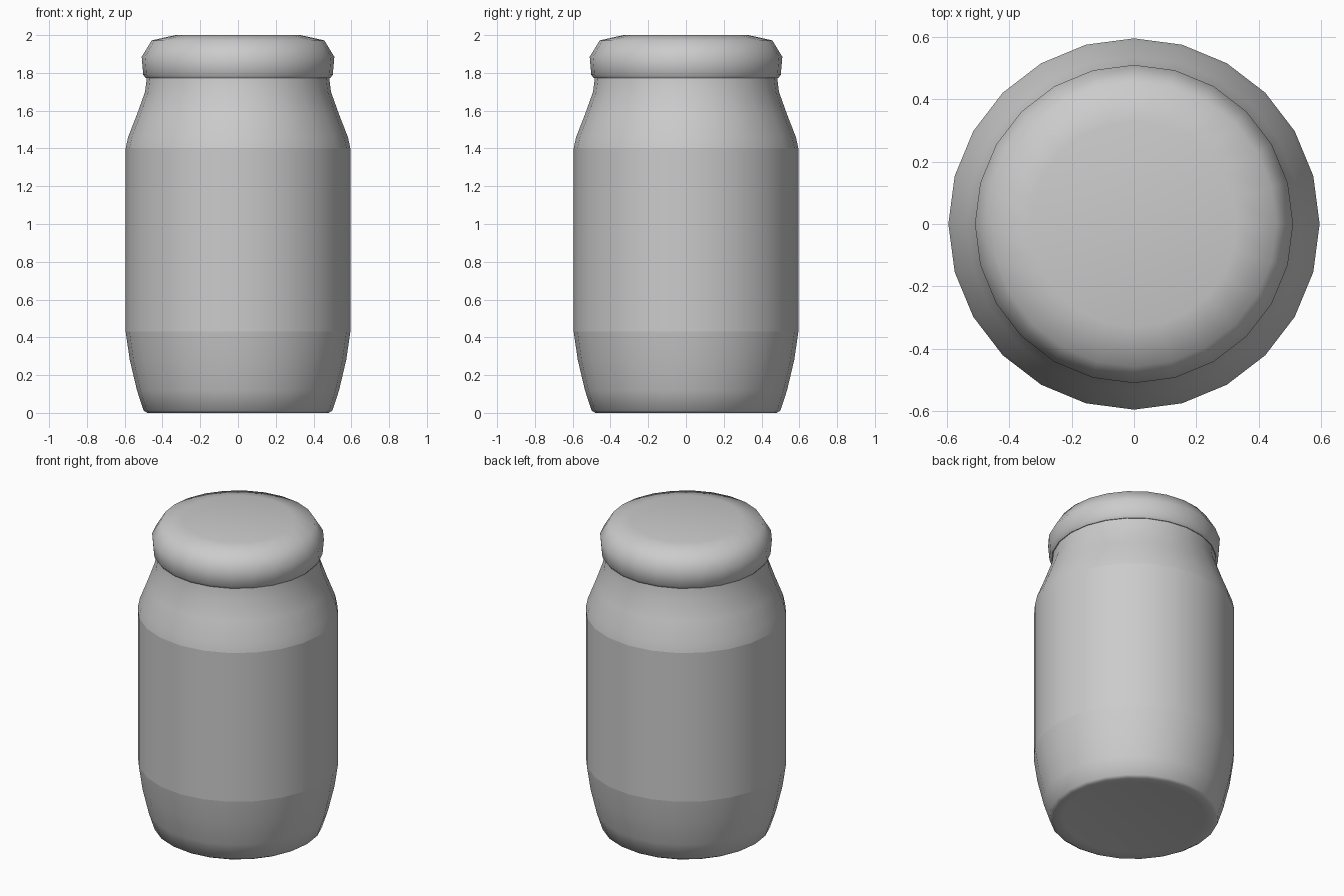
import bpy, bmesh, math

if "Cube" in bpy.data.objects:
    bpy.data.objects.remove(bpy.data.objects["Cube"])

SIDES = 24


def lathe(name, profile):
    """Revolve (radius, height) points around z; radius 0 makes a pole."""
    bm = bmesh.new()
    rings = []
    for r, z in profile:
        if r == 0:
            rings.append([bm.verts.new((0, 0, z))] * SIDES)
        else:
            rings.append([bm.verts.new((r * math.cos(2 * math.pi * i / SIDES),
                                        r * math.sin(2 * math.pi * i / SIDES), z))
                          for i in range(SIDES)])
    for a, b in zip(rings, rings[1:]):
        for i in range(SIDES):
            j = (i + 1) % SIDES
            bm.faces.new(dict.fromkeys((a[i], a[j], b[j], b[i])))
    bmesh.ops.recalc_face_normals(bm, faces=bm.faces)
    for f in bm.faces:
        f.smooth = True
    mesh = bpy.data.meshes.new(name)
    bm.to_mesh(mesh)
    bm.free()
    ob = bpy.data.objects.new(name, mesh)
    bpy.context.collection.objects.link(ob)
    return ob


# Tapered foot with a rounded bottom edge
lathe("jar_base", [(0, 0.012), (0.42, 0.008), (0.48, 0), (0.50, 0.012),
                   (0.535, 0.12), (0.573, 0.28), (0.595, 0.43)])

# Straight label band
lathe("label_band", [(0.595, 0.43), (0.595, 1.40)])

# Shoulder curving into the neck
lathe("jar_shoulder", [(0.595, 1.40), (0.582, 1.46), (0.535, 1.58),
                       (0.492, 1.70), (0.483, 1.775)])

# Puffy lid
lid = lathe("lid", [(0, 1.772), (0.488, 1.772), (0.502, 1.79), (0.51, 1.885),
                    (0.457, 1.972), (0.33, 2.0), (0, 2.0)])
# Crisp crease around the lid underside
for e in lid.data.edges:
    zs = [lid.data.vertices[v].co for v in e.vertices]
    if all(abs(c.z - 1.772) < 1e-4 and c.xy.length > 0.4 for c in zs):
        e.use_edge_sharp = True
